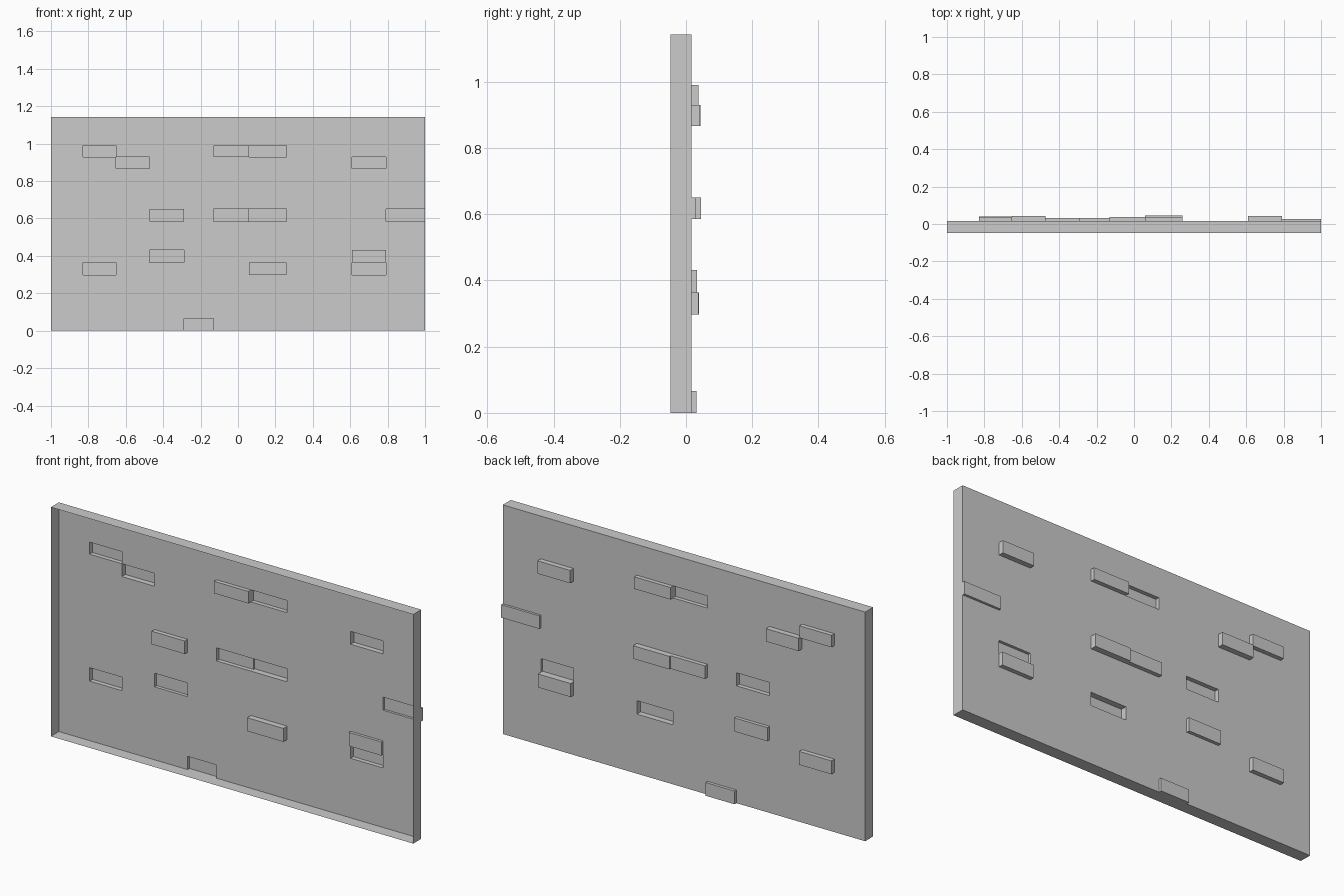
import bpy, bmesh

if "Cube" in bpy.data.objects:
    bpy.data.objects.remove(bpy.data.objects["Cube"])

FRONT, SHEET = -0.047, 0.016          # rim of the tray, back sheet
XS = [-1, -.83, -.652, -.472, -.29, -.13, .06, .26, .61, .79, 1]
ZS = [0, .066, .297, .364, .432, .585, .65, .866, .93, .99, 1.143]

# raised bricks: (column, row) -> offset, + pushes out of the back, - into the front
BRICKS = {
    (1, 8): .022, (5, 8): -.02, (6, 8): .021,
    (2, 7): .028, (8, 7): .026,
    (3, 5): -.022, (5, 5): .021, (6, 5): .03, (9, 5): .012,
    (3, 3): .017, (8, 3): -.014,
    (1, 2): .023, (6, 2): -.03, (8, 2): .022,
    (4, 0): .015,
}
NX, NZ = len(XS) - 1, len(ZS) - 1


def depth(i, k):
    """Sheet position of a cell; everything outside drops to the front rim."""
    if not (0 <= i < NX and 0 <= k < NZ):
        return FRONT
    return SHEET + BRICKS.get((i, k), 0)


bm = bmesh.new()


def quad(*pts):
    bm.faces.new([bm.verts.new(p) for p in pts])


# sheet cells
for i in range(NX):
    for k in range(NZ):
        x0, x1, z0, z1, y = XS[i], XS[i + 1], ZS[k], ZS[k + 1], depth(i, k)
        quad((x0, y, z0), (x0, y, z1), (x1, y, z1), (x1, y, z0))

# upright steps and the left and right tray walls
for i in range(NX + 1):
    for k in range(NZ):
        a, b, x = depth(i - 1, k), depth(i, k), XS[i]
        if a != b:
            quad((x, a, ZS[k + 1]), (x, b, ZS[k + 1]), (x, b, ZS[k]), (x, a, ZS[k]))

# level steps and the top and bottom tray walls
for i in range(NX):
    for k in range(NZ + 1):
        a, b, z = depth(i, k - 1), depth(i, k), ZS[k]
        if a != b:
            quad((XS[i], a, z), (XS[i], b, z), (XS[i + 1], b, z), (XS[i + 1], a, z))

bmesh.ops.remove_doubles(bm, verts=bm.verts[:], dist=1e-5)
mesh = bpy.data.meshes.new("brick_wall_panel")
bm.to_mesh(mesh)
bm.free()
bpy.context.collection.objects.link(bpy.data.objects.new("brick_wall_panel", mesh))
